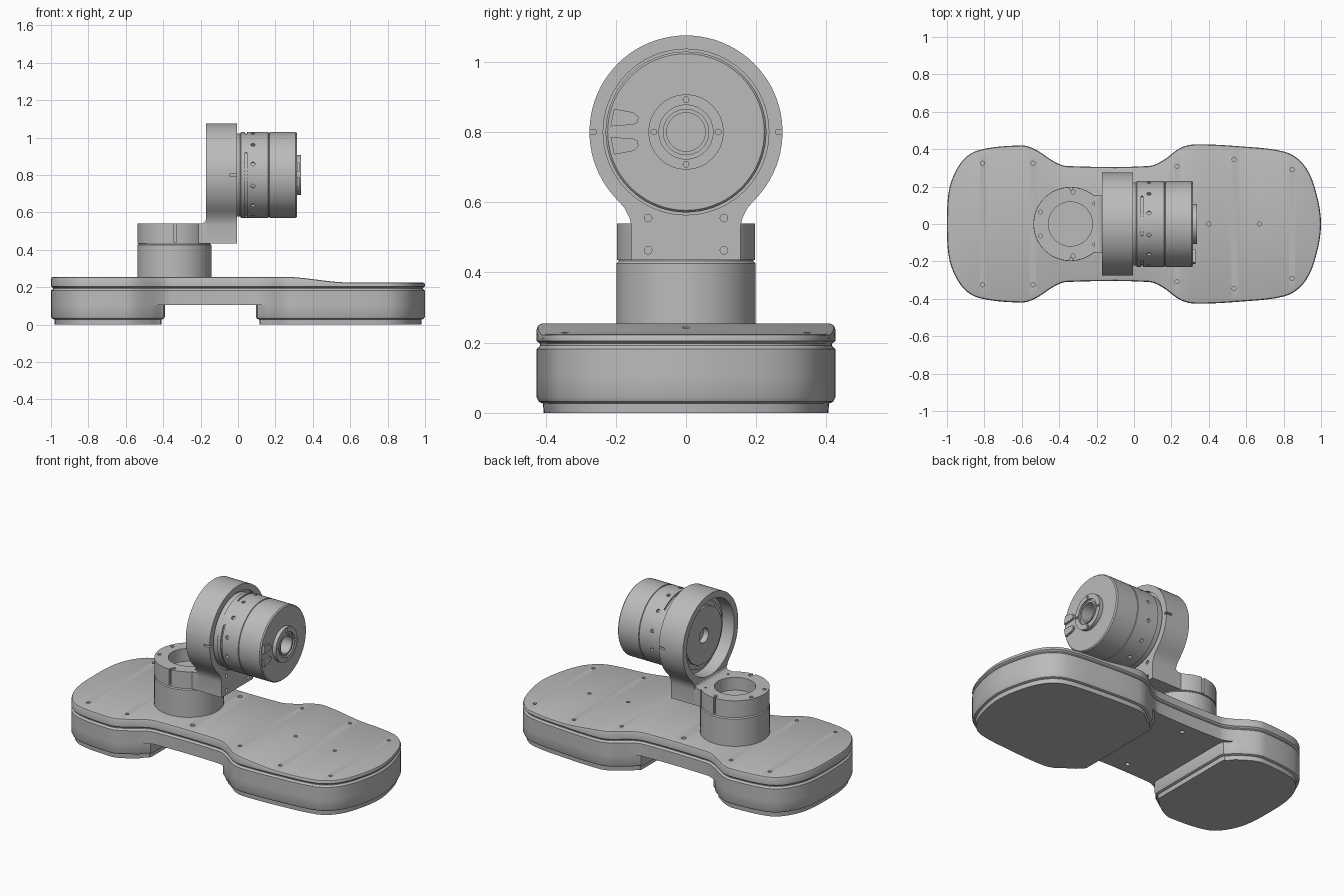
import bpy, bmesh, math
from mathutils import Vector, Matrix

if "Cube" in bpy.data.objects:
    bpy.data.objects.remove(bpy.data.objects["Cube"])

grey = bpy.data.materials.new("machined_grey")
grey.use_nodes = True
COLOUR = (0.5, 0.5, 0.5, 1)
grey.diffuse_color = COLOUR
grey.node_tree.nodes["Principled BSDF"].inputs["Base Color"].default_value = COLOUR


def finish(name, bm):
    bmesh.ops.remove_doubles(bm, verts=bm.verts, dist=1e-5)
    bmesh.ops.recalc_face_normals(bm, faces=bm.faces)
    mesh = bpy.data.meshes.new(name)
    bm.to_mesh(mesh)
    bm.free()
    mesh.materials.append(grey)
    obj = bpy.data.objects.new(name, mesh)
    bpy.context.collection.objects.link(obj)
    return obj


def smooth(obj):
    bpy.ops.object.select_all(action='DESELECT')
    obj.select_set(True)
    bpy.context.view_layer.objects.active = obj
    bpy.ops.object.shade_smooth_by_angle(angle=math.radians(32))


def cut(obj, cutter):
    mod = obj.modifiers.new("cut", 'BOOLEAN')
    mod.operation = 'DIFFERENCE'
    mod.solver = 'EXACT'
    mod.object = cutter
    bpy.context.view_layer.objects.active = obj
    bpy.ops.object.modifier_apply(modifier=mod.name)
    bpy.data.objects.remove(cutter)


def pegs(spots, direction, radius, depth):
    """Round cutters centred on each spot; direction is a vector or one per spot."""
    bm = bmesh.new()
    for i, spot in enumerate(spots):
        d = direction[i] if isinstance(direction, list) else direction
        m = Matrix.Translation(spot) @ Vector(d).to_track_quat('Z', 'Y').to_matrix().to_4x4()
        bmesh.ops.create_cone(bm, cap_ends=True, segments=12, radius1=radius,
                              radius2=radius, depth=depth, matrix=m)
    return finish("cutter", bm)


def boxes(spots, size):
    bm = bmesh.new()
    for spot in spots:
        bmesh.ops.create_cube(bm, matrix=Matrix.Translation(spot) @ Matrix.Diagonal((*size, 1)))
    return finish("cutter", bm)


def lathe(name, profile, axis, centre, arc=None, steps=72):
    """Revolve (radius, height) points; with an arc the profile is a closed section."""
    bm = bmesh.new()
    a0, a1 = arc or (0, 360)
    rings = []
    for k in range(steps + 1 if arc else steps):
        a = math.radians(a0 + (a1 - a0) * k / steps)
        ring = []
        for r, h in profile:
            u, v = r * math.cos(a), r * math.sin(a)
            ring.append(bm.verts.new(Vector((h, u, v) if axis == 'x' else (u, v, h)) + Vector(centre)))
        rings.append(ring)
    n = len(profile)
    for k in range(steps):
        p, q = rings[k], rings[(k + 1) % len(rings)]
        for j in range(n if arc else n - 1):
            i = (j + 1) % n
            bm.faces.new((p[j], p[i], q[i], q[j]))
    if arc:
        bm.faces.new(rings[0])
        bm.faces.new(rings[-1])
    bmesh.ops.dissolve_degenerate(bm, edges=bm.edges, dist=1e-6)
    return finish(name, bm)


def prism(name, points, direction):
    bm = bmesh.new()
    face = bm.faces.new([bm.verts.new(p) for p in points])
    new = bmesh.ops.extrude_face_region(bm, geom=[face])["geom"]
    bmesh.ops.translate(bm, vec=direction, verts=[v for v in new if isinstance(v, bmesh.types.BMVert)])
    return finish(name, bm)


# ---- base: outline is the +y half, mirrored across the x axis
KEYS = [(-1, 0), (-.985, .2), (-.92, .335), (-.83, .395), (-.6, .42), (-.53, .4), (-.42, .33),
        (-.36, .31), (.08, .31), (.155, .34), (.245, .405), (.32, .425), (.57, .415),
        (.81, .385), (.905, .32), (.965, .2), (1, 0)]


def curve(keys, per=5):
    pts = [Vector(k) for k in keys]
    ends = [Vector((p.x, -p.y)) for p in (pts[1], pts[-2])]
    pts = [ends[0]] + pts + [ends[1]]
    out = []
    for a, b, c, d in zip(pts, pts[1:], pts[2:], pts[3:]):
        span = (c - b).length
        m0 = (c - a) * span / (span + (b - a).length)
        m1 = (d - b) * span / (span + (d - c).length)
        for k in range(per):
            t = k / per
            out.append(b * (2*t**3 - 3*t*t + 1) + m0 * (t**3 - 2*t*t + t)
                       + c * (3*t*t - 2*t**3) + m1 * (t**3 - t*t))
    return out + [pts[-2]]


def drop(x):
    t = min(max((x - .25) / .35, 0), 1)
    return .03 * t * t * (3 - 2 * t)


def slab(name, half, levels):
    """Loft the mirrored outline through (inset, z, sloped) levels."""
    lower = [Vector((p.x, -p.y)) for p in reversed(half) if p.y > 1e-6]
    loop = list(half) + lower
    n = len(loop)
    bm = bmesh.new()
    rings = []
    for inset, z, sloped in levels:
        ring = []
        for i, p in enumerate(loop):
            t = (loop[(i + 1) % n] - loop[i - 1]).normalized()
            q = p + Vector((t.y, -t.x)) * inset
            ring.append(bm.verts.new((q.x, q.y, z - drop(q.x) * sloped)))
        rings.append(ring)
    for p, q in zip(rings, rings[1:]):
        for i in range(n):
            j = (i + 1) % n
            bm.faces.new((p[i], p[j], q[j], q[i]))
    mate = {i: min(range(n), key=lambda k: (loop[k] - Vector((p.x, -p.y))).length)
            for i, p in enumerate(half)}
    for ring in (rings[0], rings[-1]):
        for i in range(len(half) - 1):
            corners = dict.fromkeys((i, i + 1, mate[i + 1], mate[i]))
            bm.faces.new([ring[k] for k in corners])
    return finish(name, bm)


outline = curve(KEYS)
base = slab("base_body", outline, [(0, .105, 0), (0, .182, 0), (.01, .192, 0), (.01, .197, 0),
                                   (0, .205, 0), (0, .243, 1), (.004, .252, 1), (.012, .255, 1)])
holes = [(x, s * y) for s in (-1, 1) for x, y in
         ((-.81, .325), (-.54, .325), (.23, .308), (.535, .345), (.845, .29))]
holes += [(.4, 0), (.67, 0)]
cut(base, pegs([(x, y, .255 - drop(x)) for x, y in holes], (0, 0, 1), .011, .05))
cut(base, pegs([(-.15, s * .235, .18) for s in (-1, 1)], (0, 0, 1), .014, .3))
smooth(base)


def pod(edge, side):
    pts = [p for p in outline if (p.x - edge) * side > .04]
    corner = [Vector((edge + side * a, .31 - b)) for a, b in ((.025, .002), (.008, .012), (0, .04))]
    return pts + corner if side < 0 else corner[::-1] + pts


for side, label, edge in ((-1, "right", -.39), (1, "left", .095)):
    half = pod(edge, side)
    smooth(slab(label + "_pod", half, [(.02, .026, 0), (.006, .032, 0), (0, .045, 0), (0, .105, 0)]))
    smooth(slab(label + "_foot_pad", half, [(.02, 0, 0), (.018, .03, 0)]))

# ---- turning column and its collar
PIVOT = (-.34, 0, 0)
smooth(lathe("column", [(0, .24), (.198, .24), (.198, .426), (.192, .432), (.192, .436), (0, .436)], 'z', PIVOT))
collar = lathe("collar", [(0, .435), (.197, .435), (.197, .54), (.118, .54), (.118, .46), (0, .46)], 'z', PIVOT)
angles = [math.radians(s * a) for s in (-1, 1) for a in (40, 85, 158)]
cut(collar, pegs([(-.34 + .172 * math.cos(a), .172 * math.sin(a), .54) for a in angles], (0, 0, 1), .011, .04))
cut(collar, boxes([(-.335, s * .197, .5) for s in (-1, 1)], (.014, .03, .12)))
smooth(collar)

# ---- bracket: arm with fillet, then upright ring plate
side_view = [(-.21, .435), (-.165, .435), (-.165, .562), (-.171, .562), (-.176, .55), (-.187, .542), (-.21, .54)]
prism("bracket_arm", [(x, -.155, z) for x, z in side_view], (0, .31, 0))

AXIS = (0, 0, .8)
flare = [(.155, .435), (.155, .53), (.161, .556), (.176, .585)]
arc = [math.radians(-43.4 + 266.8 * k / 60) for k in range(61)]
plate = flare + [(.275 * math.cos(a), .8 + .275 * math.sin(a)) for a in arc]
plate += [(-y, z) for y, z in reversed(flare)]
bracket = prism("bracket_ring", [(-.17, y, z) for y, z in plate], (.165, 0, 0))
cut(bracket, lathe("cutter", [(0, -.2), (.235, -.2), (.235, -.09), (0, -.09)], 'x', AXIS))
cut(bracket, lathe("cutter", [(0, -.02), (.236, -.02), (.236, .05), (0, .05)], 'x', AXIS))
cut(bracket, boxes([(-.02, s * .272, .8) for s in (-1, 1)], (.05, .03, .012)))
cut(bracket, pegs([(-.005, s * .108, z) for s in (-1, 1) for z in (.463, .555)], (1, 0, 0), .011, .03))
smooth(bracket)

# ---- drive disc set in the back of the ring
disc = lathe("drive_disc", [(0, -.08), (.205, -.08), (.205, -.11), (.175, -.11), (.175, -.125),
                            (.045, -.125), (.045, -.085), (0, -.085)], 'x', AXIS)
turns = [math.radians(15 + 30 * k) for k in range(12)]
cut(disc, pegs([(-.11, .19 * math.cos(a), .8 + .19 * math.sin(a)) for a in turns], (1, 0, 0), .007, .03))
smooth(disc)

# ---- motor housing with seam, vents, screws and hub
motor = lathe("motor_housing", [
    (0, -.03), (.222, -.03), (.222, .012), (.229, .016), (.229, .161), (.225, .163), (.225, .167),
    (.229, .169), (.229, .308), (.223, .315), (0, .315)], 'x', AXIS)
cut(motor, pegs([(.08, .229 * math.cos(a), .8 + .229 * math.sin(a)) for a in turns],
                [(0, math.cos(a), math.sin(a)) for a in turns], .011, .03))
for span in ((49, 106), (148, 262)):
    cut(motor, lathe("cutter", [(.221, .038), (.24, .038), (.24, .048), (.221, .048)], 'x', AXIS, span, 24))
cut(motor, lathe("cutter", [(0, .15), (.055, .15), (.055, .4), (0, .4)], 'x', AXIS))
smooth(motor)

hub = lathe("hub", [(.055, .25), (.107, .25), (.107, .338), (.077, .338), (.077, .328), (.066, .328),
                    (.066, .336), (.055, .336), (.055, .25)], 'x', AXIS)
cut(hub, pegs([(.338, .092 * y, .8 + .092 * z) for y, z in ((1, 0), (-1, 0), (0, 1), (0, -1))],
              (1, 0, 0), .008, .02))
smooth(hub)

# ---- pair of cable clips on the motor face
clip = [(-.205, .063), (-.15, .053), (-.135, .04), (-.138, .024), (-.15, .018), (-.215, .013)]
for label, s in (("upper", 1), ("lower", -1)):
    prism(label + "_cable_clip", [(.31, y, .803 + s * z - .004 * (s < 0)) for y, z in clip], (.018, 0, 0))
